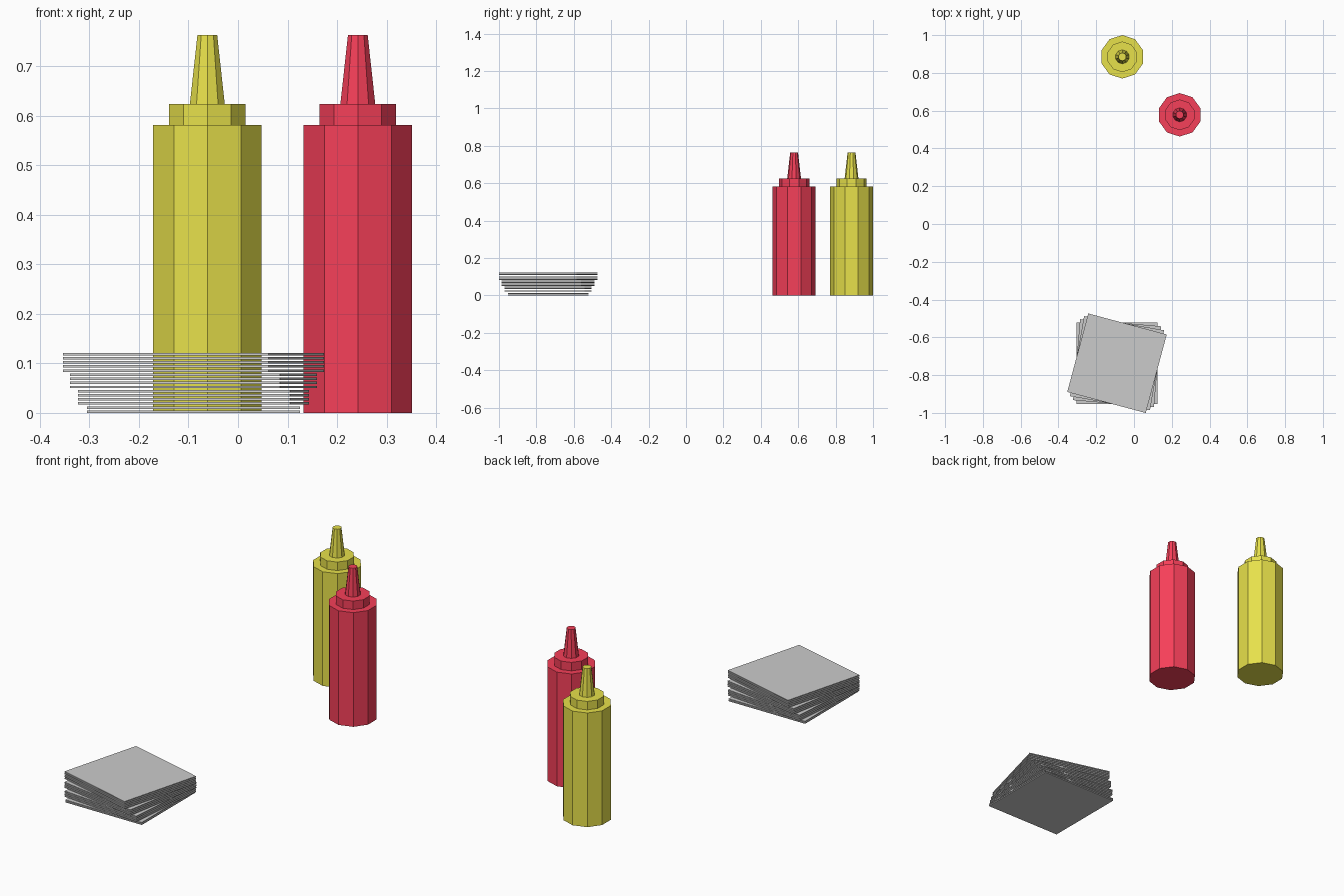
import bpy, bmesh, math

if "Cube" in bpy.data.objects:
    bpy.data.objects.remove(bpy.data.objects["Cube"])

SIDES = 10
# Bottle outline as (radius, height): body, collar, tapered nozzle
PROFILE = [(0.115, 0), (0.115, 0.581), (0.081, 0.581), (0.081, 0.624),
           (0.037, 0.624), (0.021, 0.763)]


def bottle(name, x, y, colour):
    bm = bmesh.new()
    rings = []
    for r, z in PROFILE:
        angles = [math.pi / 2 + 2 * math.pi * k / SIDES for k in range(SIDES)]
        rings.append([bm.verts.new((r * math.cos(a), r * math.sin(a), z)) for a in angles])
    for low, high in zip(rings, rings[1:]):
        for k in range(SIDES):
            n = (k + 1) % SIDES
            bm.faces.new((low[k], low[n], high[n], high[k]))
    bm.faces.new(rings[0][::-1])
    bm.faces.new(rings[-1])
    mesh = bpy.data.meshes.new(name)
    bm.to_mesh(mesh)
    bm.free()
    mat = bpy.data.materials.new(name + "_plastic")
    mat.diffuse_color = (*colour, 1)
    mat.use_nodes = True
    mat.node_tree.nodes["Principled BSDF"].inputs["Base Color"].default_value = mat.diffuse_color
    mesh.materials.append(mat)
    obj = bpy.data.objects.new(name, mesh)
    obj.location = (x, y, 0)
    bpy.context.collection.objects.link(obj)


# Squeeze bottles
bottle("mustard_bottle", -0.062, 0.885, (0.80, 0.75, 0.07))
bottle("ketchup_bottle", 0.242, 0.578, (0.92, 0.05, 0.10))

# Napkin stack: thin sheets with small gaps, twisted in four groups
SIZE, THICK, PITCH = 0.43, 0.005, 0.0083
layer = 0
for count, turn in ((2, 0), (4, -5), (4, -10), (5, -15)):
    for _ in range(count):
        bpy.ops.mesh.primitive_cube_add(
            size=1, location=(-0.09, -0.737, layer * PITCH + THICK / 2),
            rotation=(0, 0, math.radians(turn)))
        napkin = bpy.context.object
        napkin.name = f"napkin_{layer + 1}"
        napkin.scale = (SIZE, SIZE, THICK)
        layer += 1
